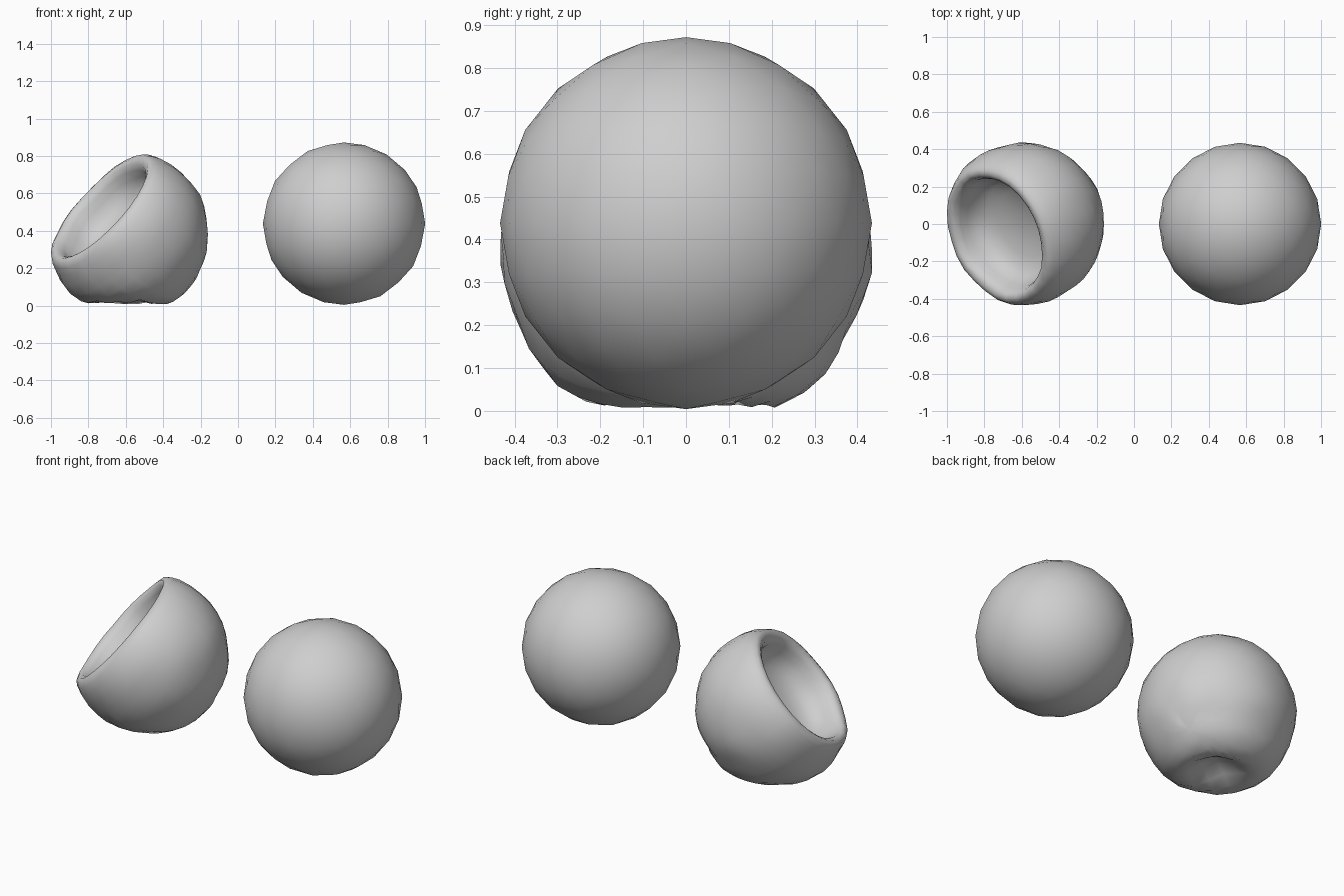
import bpy, bmesh, math
from mathutils import Vector, noise

if "Cube" in bpy.data.objects:
    bpy.data.objects.remove(bpy.data.objects["Cube"])

grey = bpy.data.materials.new("ball grey")
grey.diffuse_color = (0.62, 0.62, 0.62, 1)
grey.use_nodes = True
grey.node_tree.nodes["Principled BSDF"].inputs["Base Color"].default_value = grey.diffuse_color


def add_object(name, bm):
    mesh = bpy.data.meshes.new(name)
    bmesh.ops.recalc_face_normals(bm, faces=bm.faces[:])
    for f in bm.faces:
        f.smooth = True
    bm.to_mesh(mesh)
    bm.free()
    mesh.materials.append(grey)
    obj = bpy.data.objects.new(name, mesh)
    bpy.context.collection.objects.link(obj)
    return obj


# Full, round ball
bm = bmesh.new()
bmesh.ops.create_icosphere(bm, subdivisions=3, radius=0.434)
full = add_object("inflated_ball", bm)
full.location = (0.567, 0, 0.438)

# Collapsed ball: spherical shell, thick rolled lip and pushed-in bowl
R, SEG = 0.435, 28
CENTRE = Vector((-0.592, 0, 0.39))
AXIS = Vector((-0.695, -0.32, 0.644)).normalized()
TURN = Vector((0, 0, 1)).rotation_difference(AXIS)

shell = [(R * math.sin(math.radians(a)), -R * math.cos(math.radians(a)))
         for a in range(9, 112, 9)]
bowl = [(0.396, 0.172), (0.378, 0.196), (0.352, 0.203), (0.328, 0.190),
        (0.313, 0.160), (0.305, 0.115), (0.285, 0.065), (0.245, 0.025),
        (0.185, 0.000), (0.120, -0.018), (0.060, -0.028)]

bm = bmesh.new()
rings = []
for r, d in shell + bowl:
    rings.append([bm.verts.new((r * math.cos(t), r * math.sin(t), d))
                  for t in (2 * math.pi * i / SEG for i in range(SEG))])
for low, high in zip(rings, rings[1:]):
    for i in range(SEG):
        j = (i + 1) % SEG
        bm.faces.new((low[i], low[j], high[j], high[i]))
for ring, depth in ((rings[0], -R), (rings[-1], -0.03)):
    pole = bm.verts.new((0, 0, depth))
    for i in range(SEG):
        bm.faces.new((ring[i], ring[(i + 1) % SEG], pole))

# Tilt into place with soft lumps, then press the hollow under the ball
inner = {v for ring in rings[len(shell) + 3:] for v in ring}
for v in bm.verts:
    lump = noise.noise(v.co * 7 + Vector((3.1, 1.7, 0.4)))
    amount = 0.05 if v in inner else 0.02
    p = CENTRE + TURN @ (v.co * (1 + amount * lump))
    h = math.hypot(p.x - CENTRE.x, p.y)
    if p.z < 0.15:
        # the ball spreads a little where it rests
        spread = 1 + 0.06 * max(0, 1 - abs(h - 0.28) / 0.12)
        p.x = CENTRE.x + (p.x - CENTRE.x) * spread
        p.y *= spread
        if h < 0.23:
            p.z = max(p.z, 0.004 + 0.1 * math.cos(math.pi / 2 * h / 0.23) ** 2)
    p.z = max(p.z, 0.003)
    p.x = max(p.x, -1.0)
    v.co = p
add_object("deflated_ball", bm)
